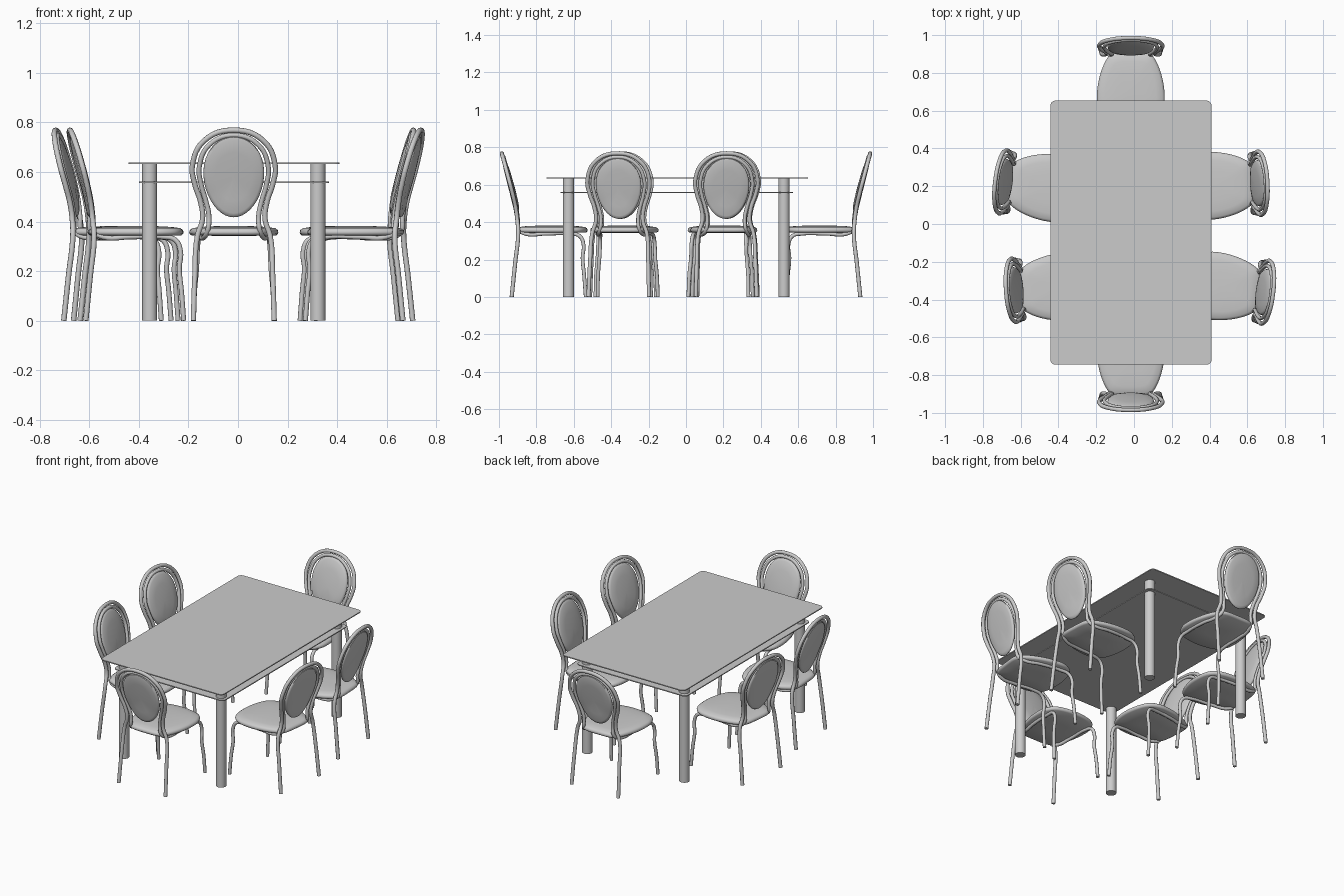
import bpy, bmesh
from math import radians, sin, cos, pi
from mathutils import Matrix, Vector

if "Cube" in bpy.data.objects:
    bpy.data.objects.remove(bpy.data.objects["Cube"])


def new_object(name, bm):
    bmesh.ops.recalc_face_normals(bm, faces=bm.faces)
    me = bpy.data.meshes.new(name)
    bm.to_mesh(me)
    bm.free()
    ob = bpy.data.objects.new(name, me)
    bpy.context.collection.objects.link(ob)
    return ob


def smooth(ob, angle=40):
    bpy.ops.object.select_all(action='DESELECT')
    ob.select_set(True)
    bpy.context.view_layer.objects.active = ob
    bpy.ops.object.shade_smooth_by_angle(angle=radians(angle))


def tube(name, points, radius):
    cu = bpy.data.curves.new(name, 'CURVE')
    cu.dimensions = '3D'
    cu.bevel_depth, cu.bevel_resolution = radius, 3
    cu.use_fill_caps = True
    cu.resolution_u = 6
    sp = cu.splines.new('BEZIER')
    sp.bezier_points.add(len(points) - 1)
    for bp, p in zip(sp.bezier_points, points):
        bp.co = p
        bp.handle_left_type = bp.handle_right_type = 'AUTO'
    ob = bpy.data.objects.new(name, cu)
    bpy.context.collection.objects.link(ob)
    bpy.ops.object.select_all(action='DESELECT')
    ob.select_set(True)
    bpy.context.view_layer.objects.active = ob
    bpy.ops.object.convert(target='MESH')
    ob = bpy.context.object
    smooth(ob)
    return ob


def cushion(name, outline, centre, profile, place):
    """Stack scaled copies of an outline; profile holds (scale, height)."""
    bm = bmesh.new()
    rings = []
    for s, h in profile:
        rings.append([bm.verts.new(place(centre[0] + (a - centre[0]) * s,
                                         centre[1] + (b - centre[1]) * s, h))
                      for a, b in outline])
    n = len(outline)
    for r0, r1 in zip(rings, rings[1:]):
        for i in range(n):
            j = (i + 1) % n
            bm.faces.new((r0[i], r0[j], r1[j], r1[i]))
    bm.faces.new(rings[0])
    bm.faces.new(rings[-1])
    ob = new_object(name, bm)
    smooth(ob, 50)
    return ob


def closed_spline(pts, steps=5):
    out, n = [], len(pts)
    for i in range(n):
        p0, p1, p2, p3 = (Vector(pts[(i + k) % n]) for k in (-1, 0, 1, 2))
        for k in range(steps):
            t = k / steps
            out.append(tuple(0.5 * (2 * p1 + (p2 - p0) * t
                       + (2 * p0 - 5 * p1 + 4 * p2 - p3) * t * t
                       + (3 * p1 - p0 - 3 * p2 + p3) * t ** 3)))
    return out


def mirrored(half):
    """Half path ending on the centre line, continued on the other side."""
    return half + [(-p[0],) + tuple(p[1:]) for p in reversed(half[:-1])]


# depth of the chair back at each height
LEAN = [(0, .068), (.36, .105), (.5, .086), (.65, .047), (.78, .012)]


def lean(z):
    for (z0, v0), (z1, v1) in zip(LEAN, LEAN[1:]):
        if z <= z1:
            return v0 + (v1 - v0) * (z - z0) / (z1 - z0)
    return LEAN[-1][1]


# chair parts, local x = width, y = forward, z = up
hoop = [(.163, 0.0), (.157, .18), (.147, .34), (.126, .41), (.134, .48),
        (.157, .55), (.167, .625), (.118, .727), (0, .768)]
outer = tube("outer_hoop_and_rear_legs",
             mirrored([(u, lean(z), z) for u, z in hoop]), .011)

inner_legs = [(.162, .464, 0), (.158, .455, .12), (.150, .447, .21),
              (.147, .452, .28), (.143, .432, .325), (.138, .38, .338),
              (.135, .25, .338), (.118, .14, .338), (.106, .108, .36)]
inner_back = [(.10, .42), (.112, .48), (.132, .55), (.139, .62),
              (.098, .710), (0, .748)]
inner = tube("inner_hoop_and_front_legs",
             mirrored(inner_legs + [(u, lean(z) + .005, z) for u, z in inner_back]),
             .010)

half_seat = [(0, .09), (.095, .097), (.135, .14), (.165, .22), (.179, .31),
             (.172, .39), (.125, .45), (0, .474)]
seat_outline = half_seat + [(-u, v) for u, v in reversed(half_seat[1:-1])]
seat = cushion("seat", closed_spline(seat_outline), (0, .29),
               [(.3, .342), (.95, .344), (.99, .350), (1, .357), (.985, .366),
                (.93, .373), (.75, .378), (.45, .381), (.1, .382)],
               lambda u, v, h: (u, v, h))

pad_outline = [(.122 * cos(t) * (1 + .10 * sin(t)), .58 + .163 * sin(t))
               for t in (2 * pi * i / 40 for i in range(40))]
pad = cushion("back_pad", pad_outline, (0, .58),
              [(.1, -.014), (.6, -.013), (.9, -.010), (.98, -.006), (1, 0),
               (.98, .007), (.9, .013), (.6, .019), (.1, .021)],
              lambda u, z, h: (u, lean(z) + h, z))

# place six chairs: back position and facing angle
chairs = [("front", -.017, -1.0, 90), ("back", -.017, 1.0, -90),
          ("left_back", -.75, .23, -7), ("left_front", -.693, -.355, 4),
          ("right_back", .722, .219, 183), ("right_front", .752, -.368, 173)]
parts = [outer, inner, seat, pad]
for i, (label, x, y, angle) in enumerate(chairs):
    m = Matrix.Translation((x, y, 0)) @ Matrix.Rotation(radians(angle - 90), 4, 'Z')
    for part in parts:
        ob = part
        if i:
            ob = part.copy()
            bpy.context.collection.objects.link(ob)
            ob.name = part.name.split('.')[0] + "_" + label
        ob.matrix_world = m


# table plates with rounded corners
def plate(name, x0, x1, y0, y1, z0, z1, r):
    bm = bmesh.new()
    pts = []
    for cx, cy, a in ((x1 - r, y1 - r, 0), (x0 + r, y1 - r, 90),
                      (x0 + r, y0 + r, 180), (x1 - r, y0 + r, 270)):
        for k in range(7):
            t = radians(a + 15 * k)
            pts.append(bm.verts.new((cx + r * cos(t), cy + r * sin(t), z0)))
    f = bm.faces.new(pts)
    ext = bmesh.ops.extrude_face_region(bm, geom=[f])['geom']
    bmesh.ops.translate(bm, vec=(0, 0, z1 - z0),
                        verts=[g for g in ext if isinstance(g, bmesh.types.BMVert)])
    smooth(new_object(name, bm))


plate("table_top", -.442, .410, -.745, .653, .632, .638, .025)
plate("table_shelf", -.400, .367, -.672, .573, .556, .562, .025)

# table legs
for x in (-.356, .322):
    for y in (-.628, .524):
        bm = bmesh.new()
        bmesh.ops.create_cone(bm, cap_ends=True, segments=32, radius1=.030,
                              radius2=.030, depth=.633,
                              matrix=Matrix.Translation((x, y, .3165)))
        smooth(new_object("table_leg", bm))
